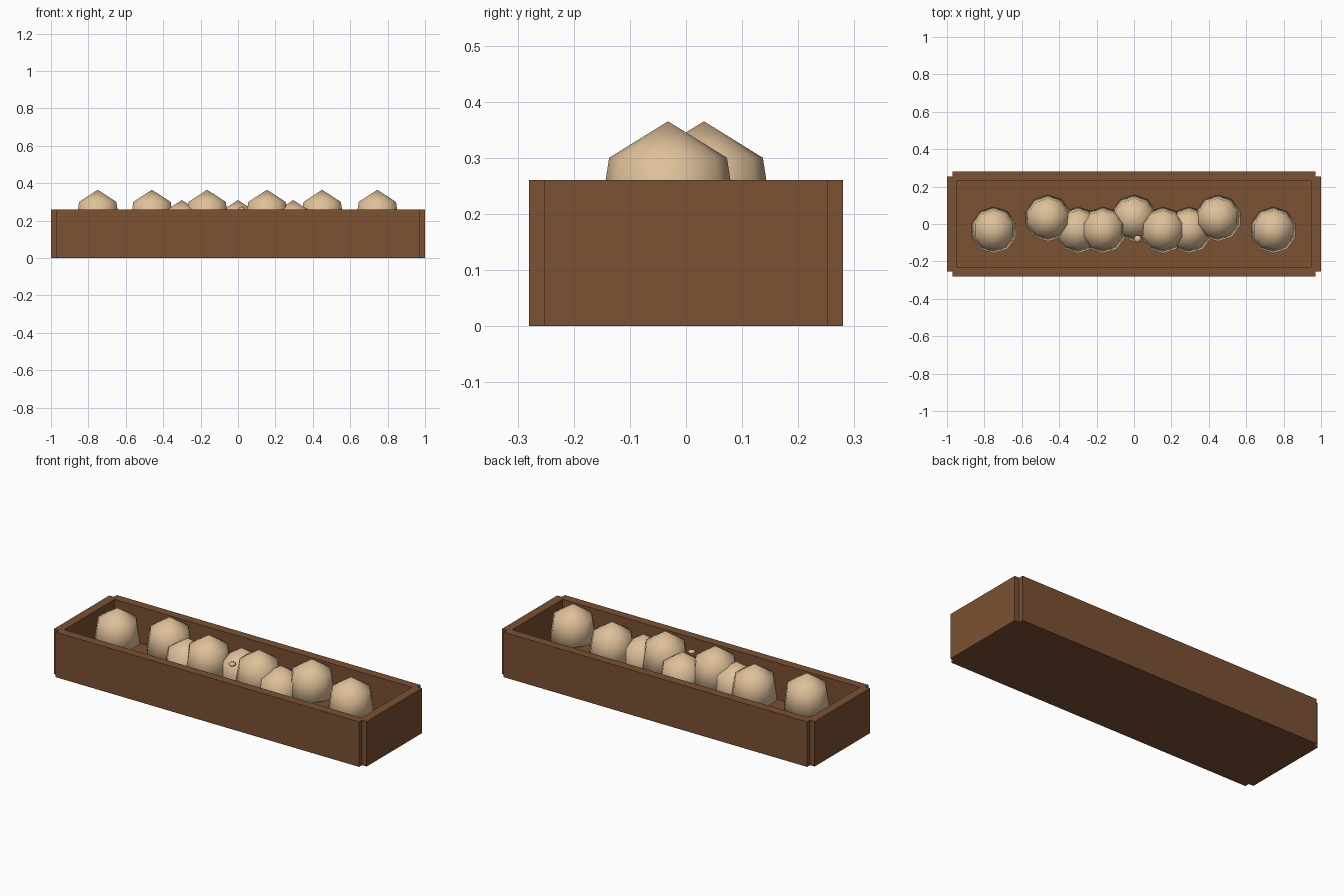
import bpy, bmesh, math

if "Cube" in bpy.data.objects:
    bpy.data.objects.remove(bpy.data.objects["Cube"])

def material(name, col):
    m = bpy.data.materials.new(name)
    m.diffuse_color = (*col, 1)
    m.use_nodes = True
    m.node_tree.nodes["Principled BSDF"].inputs["Base Color"].default_value = m.diffuse_color
    return m

WOOD = material("brown_wood", (0.20, 0.082, 0.033))
SHELL = material("tan_shell", (0.74, 0.53, 0.32))

def finish(bm, name, mat, loc, smooth=False):
    bmesh.ops.recalc_face_normals(bm, faces=bm.faces)
    me = bpy.data.meshes.new(name)
    for f in bm.faces:
        f.smooth = smooth
    bm.to_mesh(me)
    bm.free()
    me.materials.append(mat)
    ob = bpy.data.objects.new(name, me)
    ob.location = loc
    bpy.context.collection.objects.link(ob)
    return ob

def box(name, size, loc):
    bm = bmesh.new()
    bmesh.ops.create_cube(bm, size=1)
    bmesh.ops.scale(bm, vec=size, verts=bm.verts)
    finish(bm, name, WOOD, loc)

def ball(name, loc, radius, half_height, top_taper, segments=10, rings=3):
    # coarse ball, narrowed above its middle into an egg
    bm = bmesh.new()
    bmesh.ops.create_uvsphere(bm, u_segments=segments, v_segments=rings, radius=1)
    widest = max(math.hypot(v.co.x, v.co.y) for v in bm.verts)
    for v in bm.verts:
        k = radius / widest * (top_taper if v.co.z > 0.1 else 1)
        v.co = (v.co.x * k, v.co.y * k, v.co.z * half_height)
    finish(bm, name, SHELL, loc, smooth=True)

# Tray: floor, long walls and end walls with notched corners
H = 0.26
box("tray_floor", (1.92, 0.48, 0.05), (0, 0, 0.025))
for s, side in ((-1, "front"), (1, "back")):
    box(side + "_wall", (1.94, 0.05, H), (0, s * 0.255, H / 2))
for s, side in ((-1, "left"), (1, "right")):
    box(side + "_wall", (0.05, 0.506, H), (s * 0.975, 0, H / 2))

# Eggs: lower layer on the floor, upper layer above it
lower = [(-0.30, -0.032), (0.0, 0.032), (0.295, -0.032)]
upper = [(-0.75, -0.032), (-0.46, 0.032), (-0.165, -0.032),
         (0.155, -0.032), (0.45, 0.032), (0.745, -0.032)]
for layer, spots, z in (("lower", lower, 0.18), ("upper", upper, 0.235)):
    for i, (x, y) in enumerate(spots):
        ball(f"{layer}_egg_{i + 1}", (x, y, z), 0.125, 0.13, 0.84)

# Small loose flake between the eggs
ball("small_flake", (0.02, -0.08, 0.264), 0.02, 0.011, 1.0, 10, 4)
